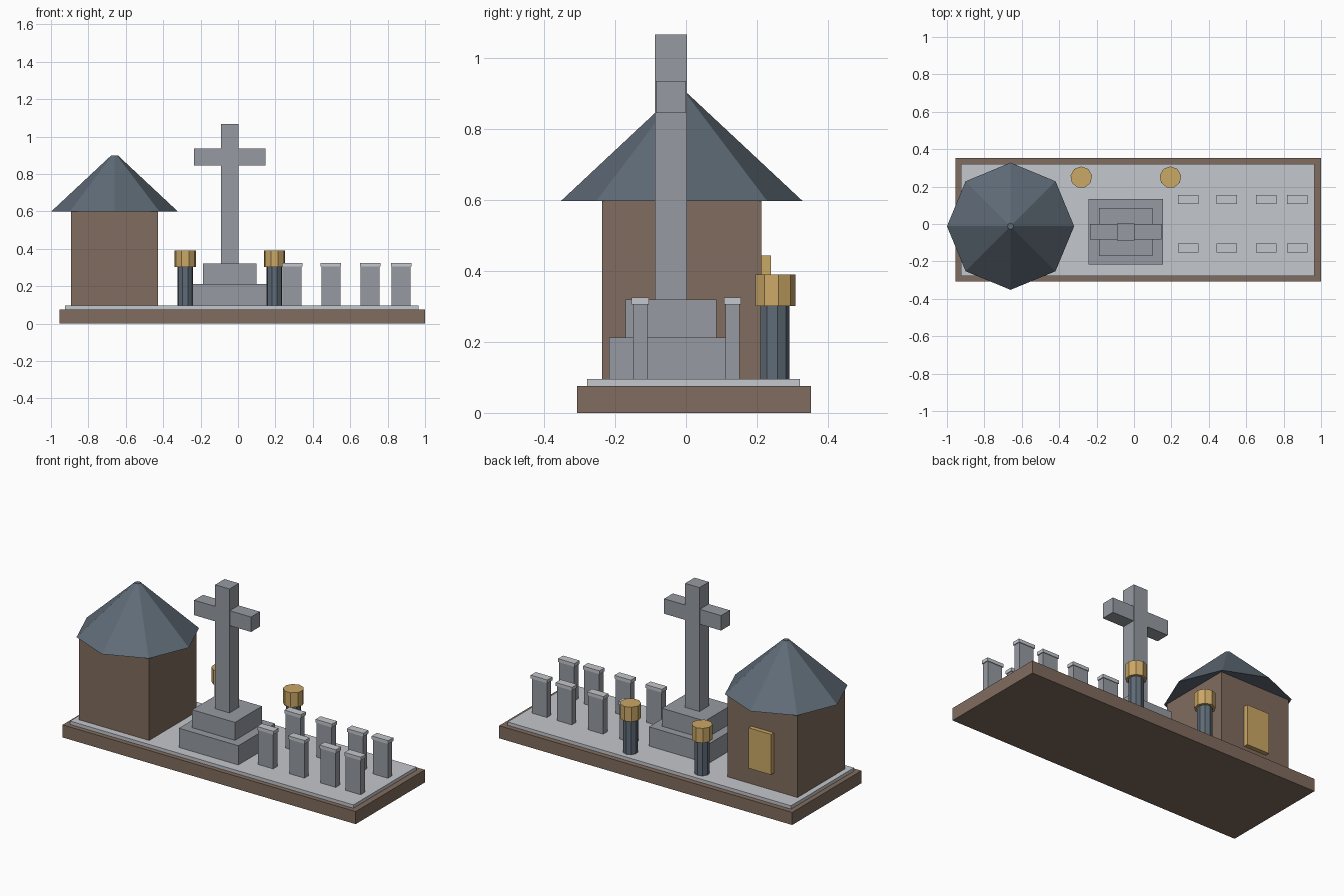
import bpy
from math import pi

if "Cube" in bpy.data.objects:
    bpy.data.objects.remove(bpy.data.objects["Cube"], do_unlink=True)


def material(name, hex_code):
    """Flat material from an sRGB hex code, stored as linear values."""
    srgb = [int(hex_code[i:i + 2], 16) / 255 for i in (0, 2, 4)]
    colour = [c / 12.92 if c <= 0.04045 else ((c + 0.055) / 1.055) ** 2.4 for c in srgb] + [1]
    m = bpy.data.materials.new(name)
    m.use_nodes = True
    m.diffuse_color = colour
    m.node_tree.nodes["Principled BSDF"].inputs["Base Color"].default_value = colour
    return m


BROWN = material("earth brown", "806c5e")
PALE = material("pale stone", "c4c7cc")
STONE = material("grey stone", "969aa1")
SLATE = material("slate blue", "5f6b77")
GOLD = material("warm gold", "cba866")


def box(name, mat, x, y, z):
    """Box spanning the (low, high) pairs x, y and z."""
    spans = (x, y, z)
    bpy.ops.mesh.primitive_cube_add(size=1, location=[(a + b) / 2 for a, b in spans])
    ob = bpy.context.object
    ob.scale = [b - a for a, b in spans]
    bpy.ops.object.transform_apply(location=False, rotation=False, scale=True)
    ob.name = name
    ob.data.materials.append(mat)


def centred(name, mat, cx, cy, hx, hy, z):
    box(name, mat, (cx - hx, cx + hx), (cy - hy, cy + hy), z)


def prism(name, mat, sides, cx, cy, r_low, r_high, z):
    bpy.ops.mesh.primitive_cone_add(vertices=sides, radius1=r_low, radius2=r_high,
                                    depth=z[1] - z[0], location=(cx, cy, sum(z) / 2))
    ob = bpy.context.object
    ob.name = name
    ob.data.materials.append(mat)


# Ground
FLOOR = 0.096
box("base_plinth", BROWN, (-0.955, 1.0), (-0.307, 0.352), (0, 0.076))
box("paving_slab", PALE, (-0.925, 0.965), (-0.279, 0.321), (0.076, FLOOR))

# Hut with its roof and rear window
HUT_X, HUT_Y = -0.66, -0.012
centred("hut_walls", BROWN, HUT_X, HUT_Y, 0.233, 0.225, (FLOOR, 0.6))
prism("hut_roof", SLATE, 8, HUT_X, HUT_Y, 0.34, 0.017, (0.598, 0.9))
centred("hut_window", GOLD, HUT_X, 0.223, 0.075, 0.016, (0.2, 0.444))

# Stepped monument with a cross
CX, CY = -0.044, -0.042
centred("lower_step", STONE, CX, CY, 0.198, 0.175, (FLOOR, 0.212))
centred("upper_step", STONE, CX, CY, 0.143, 0.128, (0.212, 0.32))
centred("cross_shaft", STONE, CX, CY, 0.048, 0.045, (0.32, 1.067))
centred("cross_arms", STONE, CX, CY, 0.19, 0.042, (0.845, 0.935))

# Lamp posts
for side, x in (("right", -0.282), ("left", 0.195)):
    prism(side + "_lamp_post", SLATE, 9, x, 0.25, 0.042, 0.042, (FLOOR, 0.302))
    prism(side + "_lamp_head", GOLD, 9, x, 0.25, 0.058, 0.058, (0.302, 0.39))

# Two rows of headstones
for row, y in (("front", -0.129), ("back", 0.131)):
    for i, x in enumerate((0.289, 0.497, 0.706, 0.872), 1):
        centred(f"{row}_headstone_{i}", STONE, x, y, 0.05, 0.02, (FLOOR, 0.305))
        centred(f"{row}_headstone_cap_{i}", PALE, x, y, 0.055, 0.024, (0.305, 0.325))
